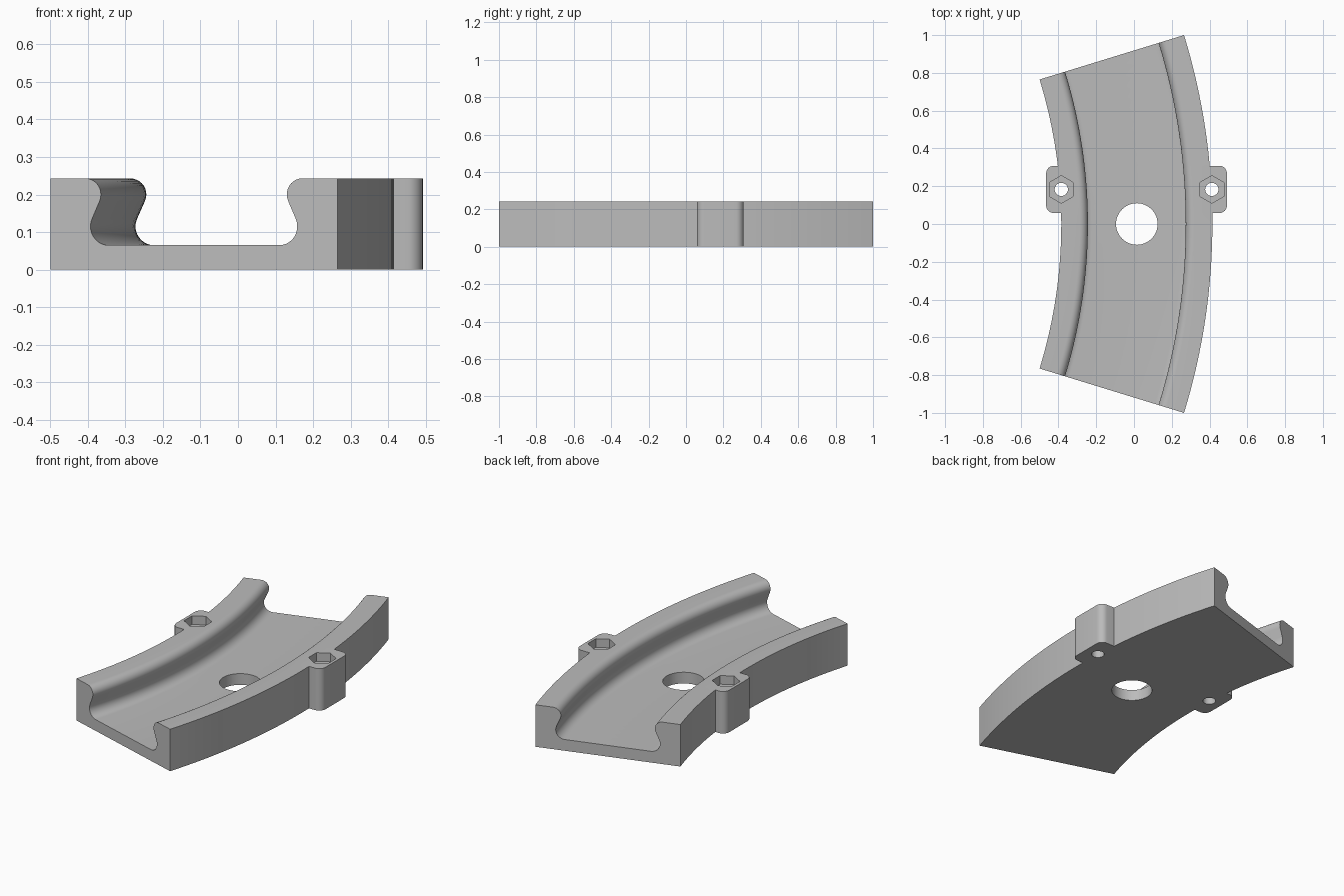
import bpy, bmesh
from math import sin, cos, pi, radians, asin
from mathutils import Vector

cube = bpy.data.objects.get("Cube")
if cube:
    bpy.data.objects.remove(cube, do_unlink=True)

HEIGHT = 0.243
FLOOR = 0.065
HALF_WIDTH = 0.4
R_MID = 3.005
CENTRE_X = -2.99
HALF_ANGLE = asin(1 / (R_MID + HALF_WIDTH))
LUG_Y = 0.183

grey = bpy.data.materials.new("light_grey")
grey.use_nodes = True
grey.diffuse_color = (0.5, 0.5, 0.5, 1)
grey.node_tree.nodes["Principled BSDF"].inputs["Base Color"].default_value = (0.5, 0.5, 0.5, 1)


def make_object(name, bm):
    bmesh.ops.recalc_face_normals(bm, faces=bm.faces)
    mesh = bpy.data.meshes.new(name)
    bm.to_mesh(mesh)
    bm.free()
    mesh.materials.append(grey)
    obj = bpy.data.objects.new(name, mesh)
    bpy.context.collection.objects.link(obj)
    return obj


def loft(name, rings):
    """Skin a list of equal closed rings and cap both ends."""
    bm = bmesh.new()
    loops = [[bm.verts.new(p) for p in ring] for ring in rings]
    n = len(loops[0])
    for a, b in zip(loops, loops[1:]):
        for i in range(n):
            j = (i + 1) % n
            bm.faces.new((a[i], a[j], b[j], b[i]))
    bm.faces.new(loops[0])
    bm.faces.new(loops[-1])
    return make_object(name, bm)


def arc(cx, cy, r, start, end, steps=10):
    angles = [radians(start + (end - start) * i / steps) for i in range(steps + 1)]
    return [(cx + r * cos(a), cy + r * sin(a)) for a in angles]


def prism(name, outline, z0, z1):
    return loft(name, [[(x, y, z) for x, y in outline] for z in (z0, z1)])


def circle(x, y, r, sides, turn=0):
    return arc(x, y, r, turn, turn + 360, sides)[:-1]


def combine(target, other, operation):
    mod = target.modifiers.new(other.name, 'BOOLEAN')
    mod.operation = operation
    mod.solver = 'EXACT'
    mod.object = other
    other.hide_render = True


# Channel cross-section: rounded undercut below a rounded lip, mirrored
side = arc(0.238, 0.115, 0.05, -90, 24) + arc(0.302, 0.2, 0.043, 204, 90)
side += [(HALF_WIDTH, HEIGHT), (HALF_WIDTH, 0)]
section = side + [(-u, z) for u, z in reversed(side)]

# Sweep the cross-section round the curve
STEPS = 32
rings = []
for i in range(STEPS + 1):
    a = HALF_ANGLE * (2 * i / STEPS - 1)
    rings.append([(CENTRE_X + (R_MID + u) * cos(a), (R_MID + u) * sin(a), z) for u, z in section])
track = loft("curved_channel_track", rings)
helpers = []

# Screw lugs with rounded outer corners, hex pockets and through holes
for name, x, s in (("left", 0.412, 1), ("right", -0.385, -1)):
    edge, half, r = 0.08, 0.125, 0.04
    outline = [(-0.05, -half)] + arc(edge - r, -half + r, r, -90, 0, 8)
    outline += arc(edge - r, half - r, r, 0, 90, 8) + [(-0.05, half)]
    lug = prism(name + "_lug", [(x + s * u, LUG_Y + v) for u, v in outline], 0, HEIGHT)
    pocket = prism(name + "_hex_pocket", circle(x, LUG_Y, 0.073, 6, 30), HEIGHT - 0.05, HEIGHT + 0.1)
    hole = prism(name + "_screw_hole", circle(x, LUG_Y, 0.035, 32), -0.1, HEIGHT + 0.1)
    combine(track, lug, 'UNION')
    combine(track, pocket, 'DIFFERENCE')
    combine(track, hole, 'DIFFERENCE')
    helpers += [lug, pocket, hole]

# Round hole through the channel floor
floor_hole = prism("floor_hole", circle(0.015, 0, 0.11, 48), -0.1, HEIGHT)
combine(track, floor_hole, 'DIFFERENCE')
helpers.append(floor_hole)

# Bake the cuts and remove the cutters
bpy.context.view_layer.update()
result = bpy.data.meshes.new_from_object(track.evaluated_get(bpy.context.evaluated_depsgraph_get()))
track.modifiers.clear()
track.data = result
for obj in helpers:
    bpy.data.objects.remove(obj, do_unlink=True)

bpy.ops.object.select_all(action='DESELECT')
track.select_set(True)
bpy.context.view_layer.objects.active = track
bpy.ops.object.shade_smooth_by_angle(angle=radians(30))
